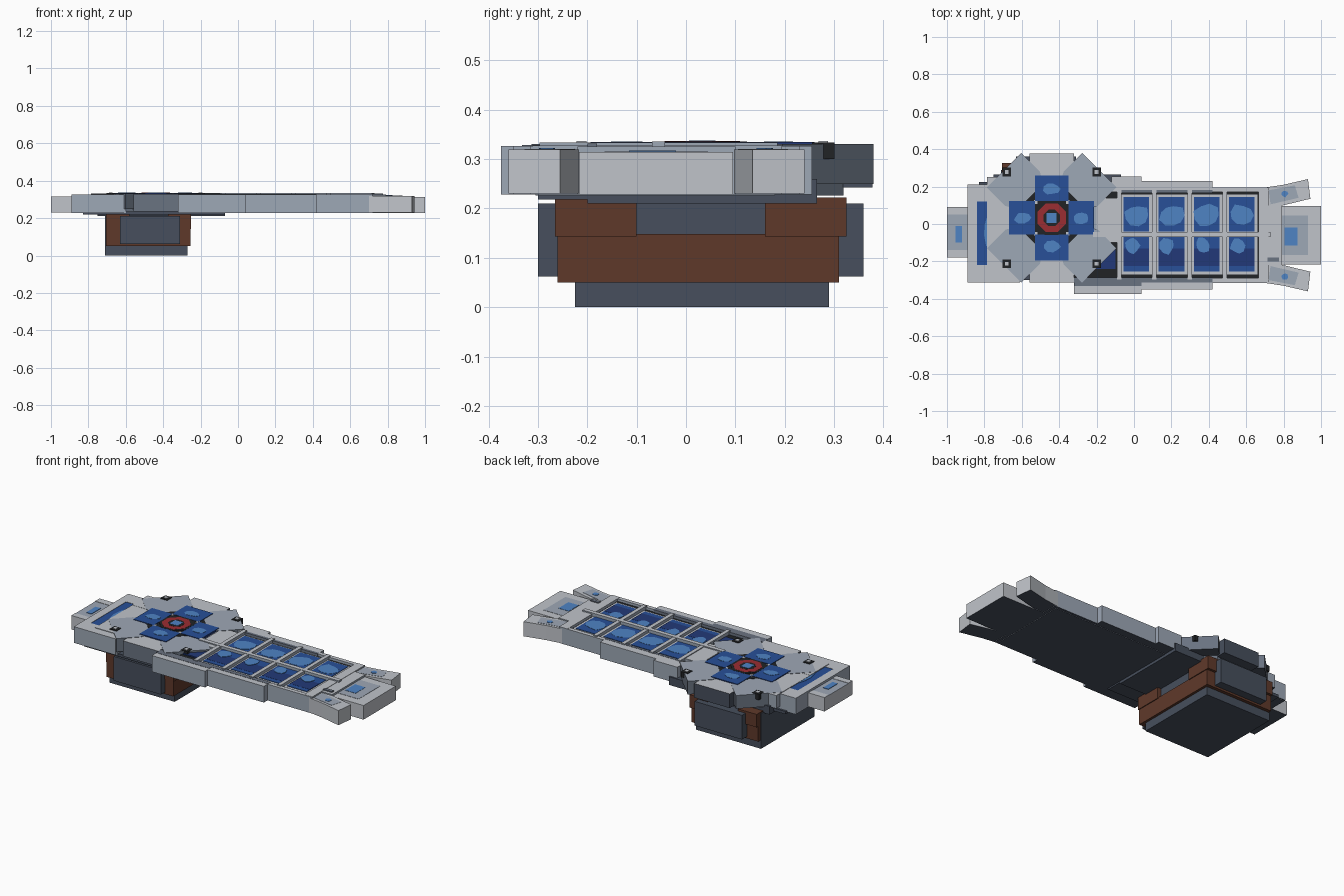
import bpy, bmesh, math, random
from mathutils import Vector

if "Cube" in bpy.data.objects:
    bpy.data.objects.remove(bpy.data.objects["Cube"])

random.seed(4)


def srgb(c):
    return [(v / 255 / 12.92) if v < 10 else ((v / 255 + 0.055) / 1.055) ** 2.4 for v in c]


COLOURS = {
    "light_grey": (192, 196, 202), "blue_grey": (158, 168, 182), "dark_grey": (106, 115, 129),
    "slate": (71, 79, 93), "brown": (95, 57, 42), "blue": (40, 80, 152),
    "sky_blue": (78, 131, 196), "navy": (34, 57, 120), "red": (155, 45, 50), "black": (33, 35, 38)}
MATS = {}
for n, c in COLOURS.items():
    MATS[n] = bpy.data.materials.new(n)
    MATS[n].diffuse_color = (*srgb(c), 1)


def prism(name, pts, z0, z1, top, side=None, bottom=None):
    """Extruded outline, coloured by face direction."""
    side = side or top
    names = [top, side, bottom or side]
    bm = bmesh.new()
    face = bm.faces.new([bm.verts.new((x, y, z0)) for x, y in pts])
    out = bmesh.ops.extrude_face_region(bm, geom=[face])
    for v in out["geom"]:
        if isinstance(v, bmesh.types.BMVert):
            v.co.z = z1
    bmesh.ops.recalc_face_normals(bm, faces=bm.faces[:])
    for f in bm.faces:
        f.material_index = 0 if f.normal.z > 0.5 else 2 if f.normal.z < -0.5 else 1
    me = bpy.data.meshes.new(name)
    bm.to_mesh(me)
    bm.free()
    for n in names:
        me.materials.append(MATS[n])
    ob = bpy.data.objects.new(name, me)
    bpy.context.collection.objects.link(ob)
    return ob


def box(name, x0, x1, y0, y1, z0, z1, top, side=None, bottom=None):
    return prism(name, [(x0, y0), (x1, y0), (x1, y1), (x0, y1)], z0, z1, top, side, bottom)


def ring(cx, cy, r, n, turn=0.5):
    return [(cx + r * math.cos((i + turn) * math.tau / n), cy + r * math.sin((i + turn) * math.tau / n))
            for i in range(n)]


def patch(name, cx, cy, w, d, z, col):
    """Ragged painted glint as a very thin plate."""
    pts = []
    for i in range(9):
        a = i * math.tau / 9
        k = random.uniform(0.85, 1.2)
        pts.append((cx + w / 2 * k * math.cos(a), cy + d / 2 * k * math.sin(a)))
    prism(name, pts, z - 0.002, z + 0.0015, col)


# --- pedestal ---
box("foundation", -0.71, -0.27, -0.225, 0.29, 0, 0.05, "slate")
box("pedestal_core", -0.705, -0.255, -0.26, 0.31, 0.05, 0.148, "brown")
box("pedestal_neck", -0.69, -0.275, -0.24, 0.29, 0.148, 0.215, "slate")
box("pedestal_end_wall", -0.711, -0.705, -0.225, 0.29, 0.05, 0.215, "slate")
for x0, x1 in ((-0.705, -0.58), (-0.375, -0.25)):
    for y0, y1 in ((-0.265, -0.10), (0.16, 0.325)):
        box("pedestal_corner", x0, x1, y0, y1, 0.143, 0.222, "brown")
for y0, y1 in ((-0.30, -0.2), (0.26, 0.36)):
    box("pedestal_side_plate", -0.63, -0.31, y0, y1, 0.062, 0.21, "slate")
box("lower_slab", -0.75, -0.07, -0.20, 0.265, 0.21, 0.26, "slate")
box("upper_slab", -0.83, -0.07, -0.30, 0.225, 0.218, 0.235, "slate")

# --- left wing ---
box("wing_core", -0.885, -0.6, -0.305, 0.205, 0.226, 0.320, "blue_grey", "blue_grey", "slate")
for y0, y1 in ((-0.312, -0.22), (0.12, 0.212)):
    box("wing_rim", -0.89, -0.61, y0, y1, 0.228, 0.327, "light_grey", "blue_grey", "slate")
box("wing_end_rim", -0.89, -0.84, -0.22, 0.12, 0.228, 0.327, "light_grey", "blue_grey", "slate")
box("wing_panel", -0.84, -0.62, -0.22, 0.12, 0.318, 0.325, "blue")
patch("wing_glint", -0.77, -0.03, 0.07, 0.17, 0.326, "sky_blue")
box("left_tab", -1.0, -0.885, -0.18, 0.092, 0.23, 0.313, "blue_grey", "light_grey", "slate")
for y0, y1 in ((-0.18, -0.14), (0.05, 0.092)):
    box("left_tab_edge", -1.0, -0.885, y0, y1, 0.31, 0.315, "light_grey")
box("left_tab_light", -0.955, -0.92, -0.10, -0.01, 0.312, 0.316, "sky_blue")
for y0, y1 in ((-0.26, -0.075), (0.10, 0.25)):
    box("wing_cover", -0.785, -0.60, y0, y1, 0.25, 0.330, "light_grey", "blue_grey", "slate")
box("wing_bridge", -0.785, -0.66, -0.075, 0.10, 0.30, 0.329, "light_grey", "blue_grey")

# --- landing pad ---
PX, PY = -0.44, 0.033
prism("pad_core", ring(PX, PY, 0.31, 8), 0.226, 0.322, "blue_grey", "dark_grey", "slate")
box("pad_block_back", -0.56, -0.32, 0.20, 0.378, 0.242, 0.329, "light_grey", "slate")
box("pad_block_front", -0.56, -0.32, -0.312, -0.14, 0.235, 0.329, "light_grey", "dark_grey", "slate")
box("pad_block_right", -0.20, -0.08, -0.10, 0.14, 0.26, 0.329, "light_grey", "blue_grey", "slate")
for k in range(4):
    a = math.pi / 4 + k * math.pi / 2
    u, v = Vector((math.cos(a), math.sin(a))), Vector((-math.sin(a), math.cos(a)))
    c = Vector((PX, PY))
    pts = [c + u * r + v * w for r, w in ((0.15, -0.09), (0.22, -0.13), (0.36, -0.13), (0.36, 0.13),
                                          (0.22, 0.13), (0.15, 0.09))]
    prism("pad_petal", [tuple(p) for p in pts], 0.25, 0.331, "blue_grey", "dark_grey", "slate")
    # corner latch beside each petal
    lx, ly = PX + (0.24 if u.x > 0 else -0.24), PY + (0.245 if u.y > 0 else -0.245)
    box("latch_base", lx - 0.023, lx + 0.023, ly - 0.023, ly + 0.023, 0.30, 0.334, "black")
    box("latch_stud", lx - 0.010, lx + 0.010, ly - 0.010, ly + 0.010, 0.33, 0.337, "light_grey")
prism("pad_well", ring(PX, PY, 0.175, 8), 0.322, 0.3325, "black")
for k in range(4):
    a = k * math.pi / 2
    u, v = Vector((math.cos(a), math.sin(a))), Vector((-math.sin(a), math.cos(a)))
    c = Vector((PX, PY))
    pts = [c + u * r + v * w for r, w in ((0.09, -0.09), (0.227, -0.09), (0.227, 0.09), (0.09, 0.09))]
    prism("pad_panel", [tuple(p) for p in pts], 0.315, 0.3345, "blue", "navy")
    g = c + u * 0.155
    patch("pad_glint", g.x, g.y, 0.085, 0.06, 0.3345, "sky_blue")
    d = c + (u + v) * 0.085
    prism("pad_bolt", ring(d.x, d.y, 0.014, 4), 0.33, 0.334, "light_grey")
prism("hub_base", ring(PX, PY, 0.098, 8), 0.325, 0.3352, "black")
prism("hub_ring", ring(PX, PY, 0.083, 8), 0.326, 0.3362, "red")
prism("hub_well", ring(PX, PY, 0.047, 8), 0.33, 0.337, "black")
prism("hub_light", ring(PX, PY, 0.038, 4), 0.331, 0.338, "sky_blue")

# --- long arm ---
MID = -0.06
box("arm_core", -0.35, 0.70, -0.30, 0.18, 0.226, 0.312, "black", "blue_grey", "slate")
for x0, x1, w in ((-0.12, 0.04, 0.315), (0.04, 0.42, 0.29), (0.42, 0.72, 0.255)):
    for s in (-1, 1):
        xs = -0.32 if s < 0 and x0 < 0 else x0
        ya, yb = sorted((MID + s * w, MID + s * 0.23))
        box("arm_rim", xs, x1, ya, yb, 0.228, 0.327, "light_grey", "blue_grey", "slate")
box("rim_gutter_front", -0.32, 0.04, -0.332, -0.285, 0.31, 0.3285, "dark_grey")
box("rim_gutter_front", 0.04, 0.42, -0.312, -0.285, 0.31, 0.3285, "dark_grey")
box("rim_gutter_back", -0.08, 0.42, 0.165, 0.182, 0.31, 0.3285, "dark_grey")

# glazed panels between the ribs
for x0, x1 in ((-0.065, 0.092), (0.123, 0.282), (0.312, 0.468), (0.50, 0.655)):
    box("panel_frame", x0 - 0.008, x1 + 0.004, -0.27, 0.157, 0.31, 0.316, "light_grey")
    box("back_panel", x0 + 0.008, x1 - 0.012, -0.04, 0.145, 0.313, 0.319, "blue")
    box("front_panel", x0 + 0.008, x1 - 0.012, -0.255, -0.065, 0.313, 0.319, "blue")
    patch("back_glass", (x0 + x1) / 2, 0.045, 0.13, 0.115, 0.319, "sky_blue")
    box("front_shade", x0 + 0.008, x1 - 0.012, -0.225, -0.13, 0.314, 0.3198, "navy")
    patch("front_glass", x0 + 0.055, -0.115, 0.075, 0.085, 0.3205, "sky_blue")
box("short_panel", -0.22, -0.10, -0.24, -0.13, 0.313, 0.32, "navy")

# ribs and spine
for x in (-0.08, 0.107, 0.297, 0.485):
    box("rib", x - 0.012, x + 0.012, -0.297, 0.185, 0.312, 0.334, "light_grey", "blue_grey")
box("spine", -0.22, 0.73, MID - 0.009, MID + 0.017, 0.312, 0.3355, "light_grey", "blue_grey")

# --- tail ---
box("tail_block", 0.665, 0.72, -0.31, 0.195, 0.228, 0.328, "light_grey", "blue_grey", "slate")
box("tail_neck", 0.72, 0.79, -0.22, 0.10, 0.228, 0.326, "light_grey", "blue_grey", "slate")
box("tail_tab", 0.785, 1.0, -0.217, 0.095, 0.228, 0.314, "light_grey", "light_grey", "slate")
box("tail_tab_inset", 0.79, 0.93, -0.165, 0.045, 0.312, 0.3155, "blue_grey")
box("tail_light", 0.805, 0.875, -0.115, -0.02, 0.312, 0.317, "sky_blue")
box("tail_latch", 0.715, 0.775, -0.2, -0.18, 0.32, 0.332, "dark_grey")
for s in (-1, 1):
    def side(pts):
        return [(x, MID + s * y) for x, y in pts]
    prism("tail_prong", side([(0.70, 0.255), (0.80, 0.27), (0.93, 0.30), (0.943, 0.195), (0.79, 0.158), (0.70, 0.14)]),
          0.23, 0.319, "light_grey", "light_grey", "slate")
    prism("prong_inset", side([(0.72, 0.24), (0.86, 0.267), (0.88, 0.20), (0.73, 0.165)]), 0.317, 0.3205, "blue_grey")
    patch("prong_light", 0.805, MID + s * 0.222, 0.036, 0.034, 0.321, "sky_blue")

for m in bpy.data.materials:
    if m.users and not m.is_grease_pencil:
        m.use_nodes = True
        m.node_tree.nodes["Principled BSDF"].inputs["Base Color"].default_value = m.diffuse_color
